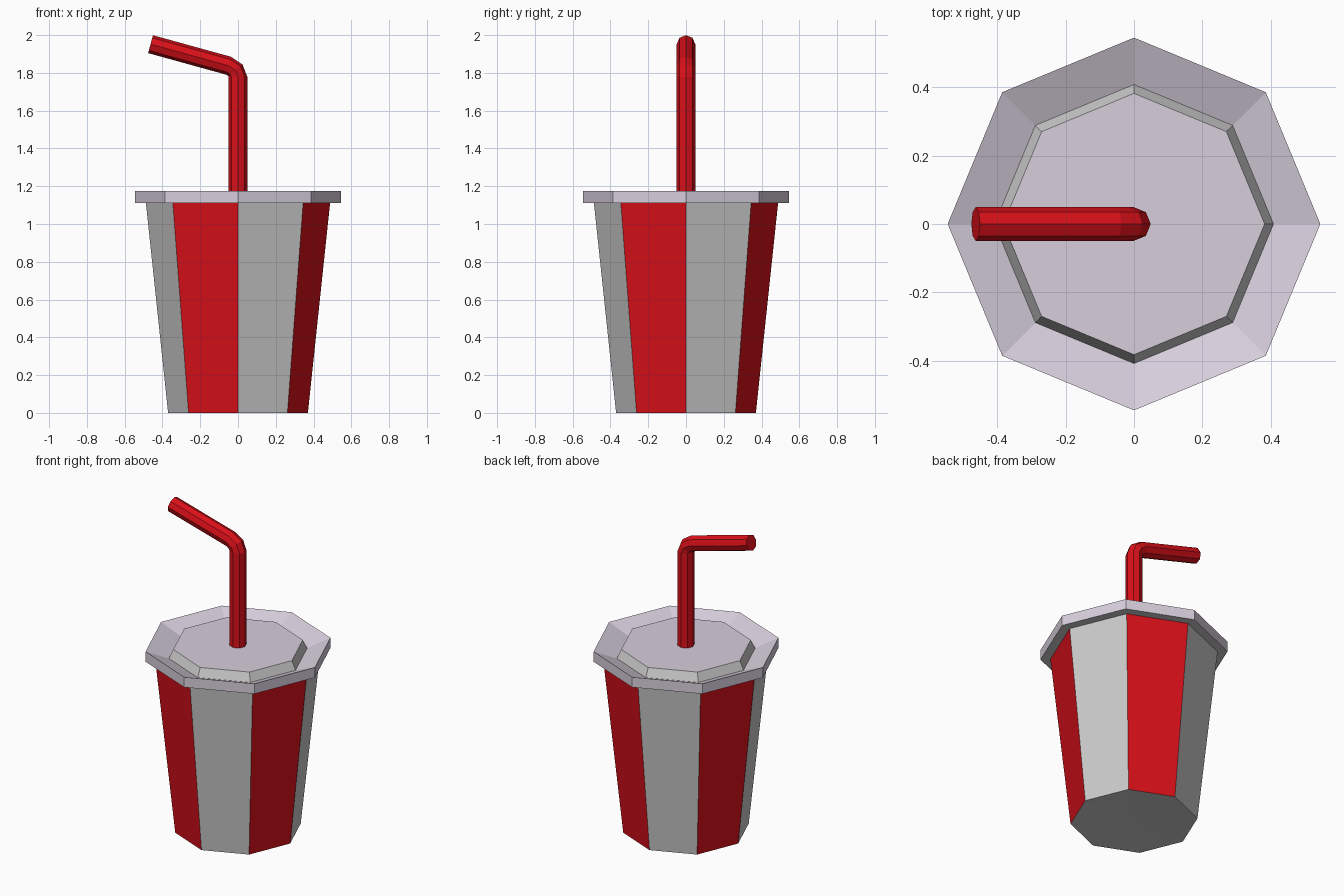
import bpy, bmesh
from math import cos, sin, pi, radians

if "Cube" in bpy.data.objects:
    bpy.data.objects.remove(bpy.data.objects["Cube"])

N = 8


def material(name, rgb):
    m = bpy.data.materials.new(name)
    m.diffuse_color = (*rgb, 1)
    m.use_nodes = True
    m.node_tree.nodes["Principled BSDF"].inputs["Base Color"].default_value = m.diffuse_color
    return m


def ring(r, x, z, tilt=0):
    """Octagon around (x, 0, z), tilted toward -x."""
    t = radians(tilt)
    return [(x + r * cos(2 * pi * i / N) * cos(t), r * sin(2 * pi * i / N),
             z + r * cos(2 * pi * i / N) * sin(t)) for i in range(N)]


def loft(name, rings, colour, is_coloured, cap_start=None, cap_end=None):
    """Skin rings; caps are fans to a centre point. Slot 0 is plain grey."""
    bm = bmesh.new()
    loops = [[bm.verts.new(p) for p in r] for r in rings]
    for k, (a, b) in enumerate(zip(loops, loops[1:])):
        for i in range(N):
            j = (i + 1) % N
            f = bm.faces.new((a[i], a[j], b[j], b[i]))
            f.material_index = int(is_coloured(k, i))
    for centre, loop, flip, k in ((cap_start, loops[0], True, -1),
                                  (cap_end, loops[-1], False, len(rings))):
        if centre:
            c = bm.verts.new(centre)
            for i in range(N):
                a, b = loop[i], loop[(i + 1) % N]
                f = bm.faces.new((b, a, c) if flip else (a, b, c))
                f.material_index = int(is_coloured(k, i))
    me = bpy.data.meshes.new(name)
    bm.to_mesh(me)
    bm.free()
    me.materials.append(None)
    me.materials.append(colour)
    ob = bpy.data.objects.new(name, me)
    bpy.context.collection.objects.link(ob)
    return ob


red = material("red", (0.7, 0.005, 0.01))
lilac = material("pale_lilac", (0.68, 0.62, 0.72))

# Tapered cup with alternating stripes and a slightly dished base
loft("cup", [ring(0.37, 0, 0), ring(0.488, 0, 1.115)], red,
     lambda k, i: k == 0 and i % 2 == 1, cap_start=(0, 0, 0.01))

# Lid: grey underside, rim, sloping groove, grey step, raised centre
lid_profile = [(0.48, 1.11), (0.545, 1.11), (0.545, 1.175),
               (0.408, 1.12), (0.382, 1.175)]
loft("lid", [ring(r, 0, z) for r, z in lid_profile], lilac,
     lambda k, i: k not in (0, 3), cap_end=(0, 0, 1.175))

# Bent straw
straw_path = [(0, 1.165, 0), (0, 1.78, 0), (-0.015, 1.815, 37.5),
              (-0.05, 1.838, 75), (-0.463, 1.952, 75)]
loft("straw", [ring(0.049, *p) for p in straw_path], red,
     lambda k, i: True, cap_end=(-0.463, 0, 1.952))
